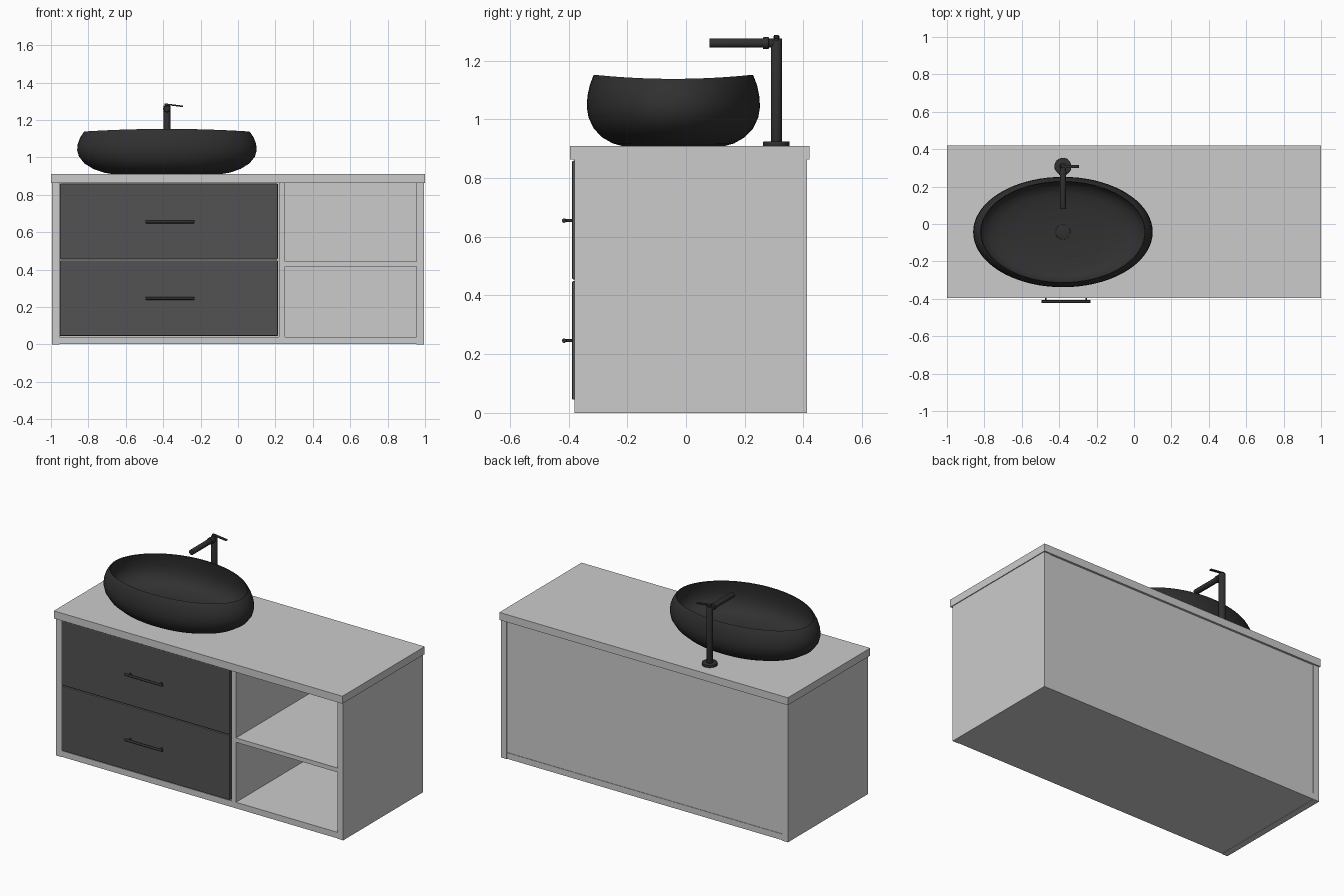
import bpy, bmesh, math
from mathutils import Vector

if "Cube" in bpy.data.objects:
    bpy.data.objects.remove(bpy.data.objects["Cube"])


def material(name, c):
    m = bpy.data.materials.new(name)
    m.diffuse_color = (c, c, c * 1.04, 1)
    m.use_nodes = True
    m.node_tree.nodes["Principled BSDF"].inputs["Base Color"].default_value = m.diffuse_color
    return m


black = material("matt_black", 0.03)
charcoal = material("charcoal", 0.085)


def finish(name, bm, mat=None, smooth=False):
    bmesh.ops.recalc_face_normals(bm, faces=bm.faces[:])
    me = bpy.data.meshes.new(name)
    bm.to_mesh(me)
    bm.free()
    ob = bpy.data.objects.new(name, me)
    bpy.context.collection.objects.link(ob)
    if mat:
        me.materials.append(mat)
    if smooth:
        bpy.ops.object.select_all(action='DESELECT')
        ob.select_set(True)
        bpy.context.view_layer.objects.active = ob
        bpy.ops.object.shade_smooth_by_angle(angle=math.radians(35))
    return ob


def box(name, x0, x1, y0, y1, z0, z1, mat=None, bevel=0):
    bm = bmesh.new()
    bmesh.ops.create_cube(bm, size=1)
    for v in bm.verts:
        v.co = Vector(((x0 + x1) / 2 + v.co.x * (x1 - x0),
                       (y0 + y1) / 2 + v.co.y * (y1 - y0),
                       (z0 + z1) / 2 + v.co.z * (z1 - z0)))
    if bevel:
        bmesh.ops.bevel(bm, geom=bm.edges[:], offset=bevel, segments=2,
                        profile=0.5, affect='EDGES')
    return finish(name, bm, mat)


def rod(name, a, b, r, mat=black, bevel=0.002):
    a, b = Vector(a), Vector(b)
    bm = bmesh.new()
    bmesh.ops.create_cone(bm, cap_ends=True, segments=32, radius1=r, radius2=r,
                          depth=(b - a).length)
    rims = [e for e in bm.edges if abs(e.verts[0].co.z - e.verts[1].co.z) < 1e-6]
    bmesh.ops.bevel(bm, geom=rims, offset=bevel, segments=2, profile=0.5, affect='EDGES')
    rot = Vector((0, 0, 1)).rotation_difference(b - a)
    for v in bm.verts:
        v.co = rot @ v.co + (a + b) / 2
    return finish(name, bm, mat, True)


# Cabinet carcass
YF, YB = -0.38, 0.412
box("countertop", -1, 1, -0.395, 0.42, 0.863, 0.91)
for side, s in (("left", -1), ("right", 1)):
    xs = sorted((s * 0.955, s * 0.995))
    box(side + "_side_panel", *xs, YF, YB, 0, 0.863)
box("bottom_panel", -0.955, 0.955, YF, YB - 0.002, 0.002, 0.04)
box("back_panel", -0.955, 0.955, 0.385, YB - 0.005, 0.04, 0.863)
box("divider_panel", 0.22, 0.252, YF, 0.385, 0.04, 0.863)
box("open_shelf", 0.252, 0.955, YF, 0.385, 0.416, 0.443)

# Drawers with bar handles
for label, z0, z1, zh in (("lower", 0.045, 0.449, 0.246), ("upper", 0.455, 0.859, 0.655)):
    box(label + "_drawer_front", -0.952, 0.213, -0.388, -0.35, z0, z1, charcoal, 0.004)
    rod(label + "_handle_bar", (-0.495, -0.415, zh), (-0.232, -0.415, zh), 0.0075)
    for i, x in enumerate((-0.472, -0.255)):
        rod(f"{label}_handle_post_{i + 1}", (x, -0.384, zh), (x, -0.415, zh), 0.005, bevel=0.001)

# Oval vessel basin: (scale, height) profile from base centre, over the rim, to the drain
CX, CY, A, B, N = -0.38, -0.043, 0.48, 0.295, 72
profile = [(0.60, 0.91), (0.70, 0.918), (0.82, 0.938), (0.92, 0.968), (0.98, 1.005),
           (1.0, 1.04), (0.993, 1.075), (0.967, 1.11), (0.925, 1.142), (0.918, 1.145),
           (0.908, 1.142), (0.925, 1.11), (0.94, 1.07), (0.935, 1.035), (0.90, 1.0),
           (0.82, 0.97), (0.70, 0.953), (0.50, 0.943), (0.25, 0.938), (0.08, 0.936)]
bm = bmesh.new()
rings = []
for s, z in profile:
    dip = 0.007 * ((z - 0.91) / 0.235) ** 2
    ring = []
    for i in range(N):
        t = 2 * math.pi * i / N
        ring.append(bm.verts.new((CX + A * s * math.cos(t), CY + B * s * math.sin(t),
                                  z - dip * math.cos(2 * t))))
    rings.append(ring)
for r0, r1 in zip(rings, rings[1:]):
    for i in range(N):
        j = (i + 1) % N
        bm.faces.new((r0[i], r0[j], r1[j], r1[i]))
bm.faces.new(rings[0])
bm.faces.new(rings[-1])
finish("basin", bm, black, True)
rod("basin_drain", (CX, CY, 0.93), (CX, CY, 0.945), 0.04)

# Tall tap
FY = 0.308
rod("tap_base", (CX, FY, 0.908), (CX, FY, 0.925), 0.045)
rod("tap_column", (CX, FY, 0.92), (CX, FY, 1.276), 0.019)
rod("tap_spout", (CX, 0.08, 1.26), (CX, FY, 1.26), 0.016)
rod("tap_collar", (CX, 0.262, 1.26), (CX, 0.282, 1.26), 0.020)
rod("tap_cap", (CX, FY, 1.27), (CX, FY, 1.285), 0.010)
lever = box("tap_lever", -0.012, 0.087, -0.008, 0.008, -0.004, 0.004, black, 0.002)
lever.location = (CX, FY, 1.283)
lever.rotation_euler = (0, math.radians(7), 0)
